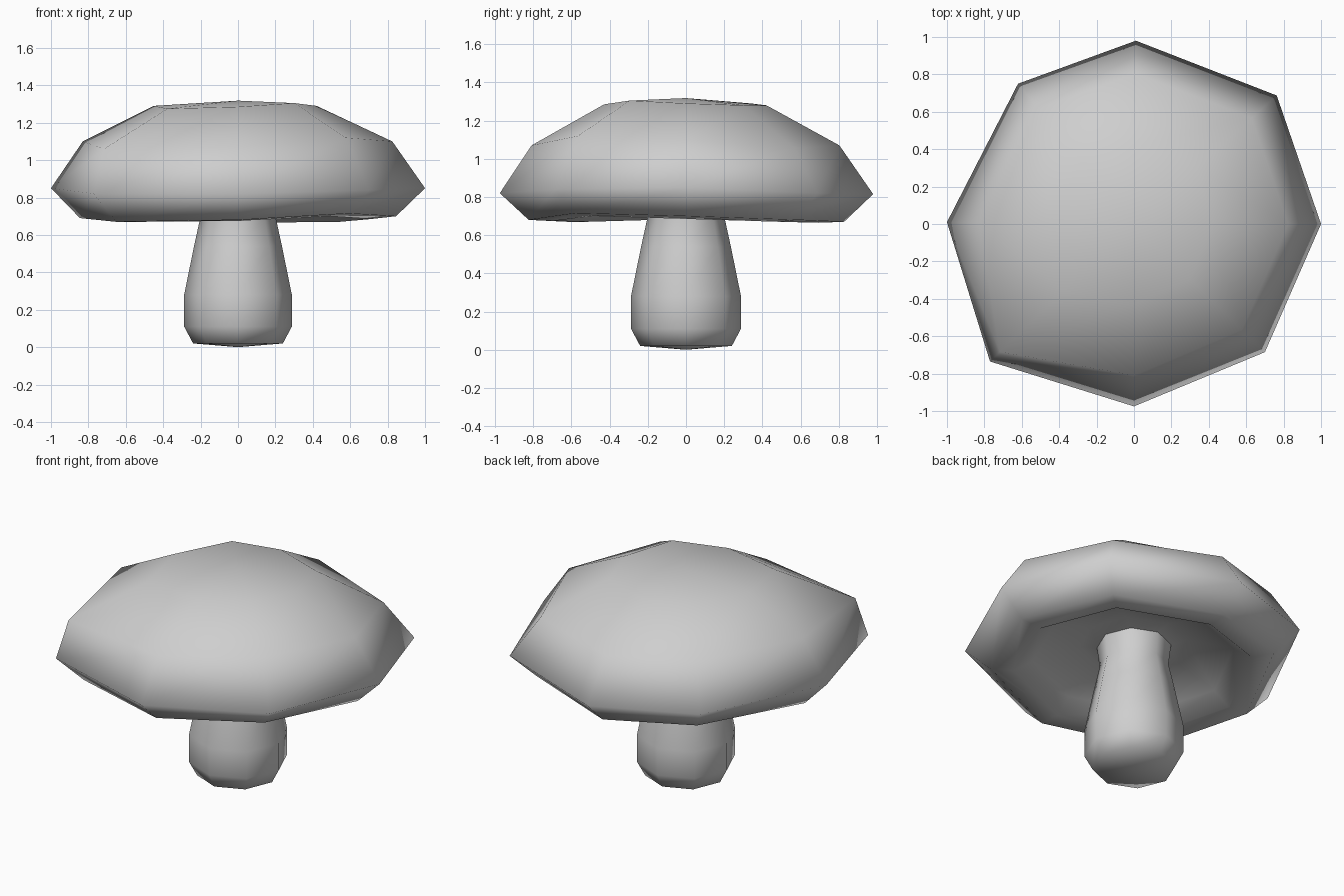
import bpy, bmesh, math

if "Cube" in bpy.data.objects:
    bpy.data.objects.remove(bpy.data.objects["Cube"])

mat = bpy.data.materials.new("plain grey")
mat.diffuse_color = (0.62, 0.62, 0.62, 1)
mat.use_nodes = True
mat.node_tree.nodes["Principled BSDF"].inputs["Base Color"].default_value = mat.diffuse_color


def loft(name, rings, bottom=None, top=None):
    """Skin eight-sided rings in order; either end may be closed by a point."""
    bm = bmesh.new()
    loops = [[bm.verts.new(p) for p in ring] for ring in rings]
    n = len(loops[0])
    for a, b in zip(loops, loops[1:]):
        for i in range(n):
            j = (i + 1) % n
            bm.faces.new((a[i], a[j], b[j], b[i]))
    for tip, loop, flip in ((bottom, loops[0], True), (top, loops[-1], False)):
        if tip:
            v = bm.verts.new(tip)
            for i in range(n):
                a, b = loop[i], loop[(i + 1) % n]
                bm.faces.new((v, b, a) if flip else (v, a, b))
    for f in bm.faces:
        f.smooth = True
    mesh = bpy.data.meshes.new(name)
    bm.to_mesh(mesh)
    bm.free()
    mesh.materials.append(mat)
    obj = bpy.data.objects.new(name, mesh)
    bpy.context.collection.objects.link(obj)
    return obj


def stem_ring(radius, z):
    return [(radius * math.cos(k * math.pi / 4), radius * math.sin(k * math.pi / 4), z)
            for k in range(8)]


# Uneven octagonal outline of the cap, counter-clockwise from the right
outline = [(1, 0), (.763, .687), (.01, .98), (-.62, .75),
           (-1, .01), (-.77, -.735), (0, -.975), (.7, -.685)]


def cap_ring(scales, heights):
    if not isinstance(scales, list):
        scales = [scales] * 8
    return [(x * s, y * s, z) for (x, y), s, z in zip(outline, scales, heights)]


# Cap: hollow underside, lip, rim, shoulder and crown
loft("mushroom_cap", [
    stem_ring(.215, .83),
    cap_ring(.32, [.84] * 8),
    cap_ring(.60, [.755] * 8),
    cap_ring(.71, [.685, .67, .665, .685, .685, .67, .675, .70]),
    cap_ring(.845, [.70, .68, .67, .70, .69, .67, .68, .715]),
    cap_ring(1.0, [.85, .82, .815, .84, .85, .82, .82, .84]),
    cap_ring([.825, .825, .82, .825, .83, .93, .83, .825],
             [1.10, 1.055, 1.07, 1.10, 1.10, 1.06, 1.07, 1.12]),
    cap_ring([.42, .44, .43, .45, .45, .49, .44, .43],
             [1.29, 1.28, 1.28, 1.29, 1.29, 1.275, 1.285, 1.305]),
], top=(0, 0, 1.318))

# Stem: rounded foot, bulge and taper, joined to the hollow of the cap
profile = [(.24, .02), (.288, .11), (.288, .28), (.235, .54), (.20, .70), (.215, .83)]
loft("mushroom_stem", [stem_ring(r, z) for r, z in profile], bottom=(0, 0, 0))
